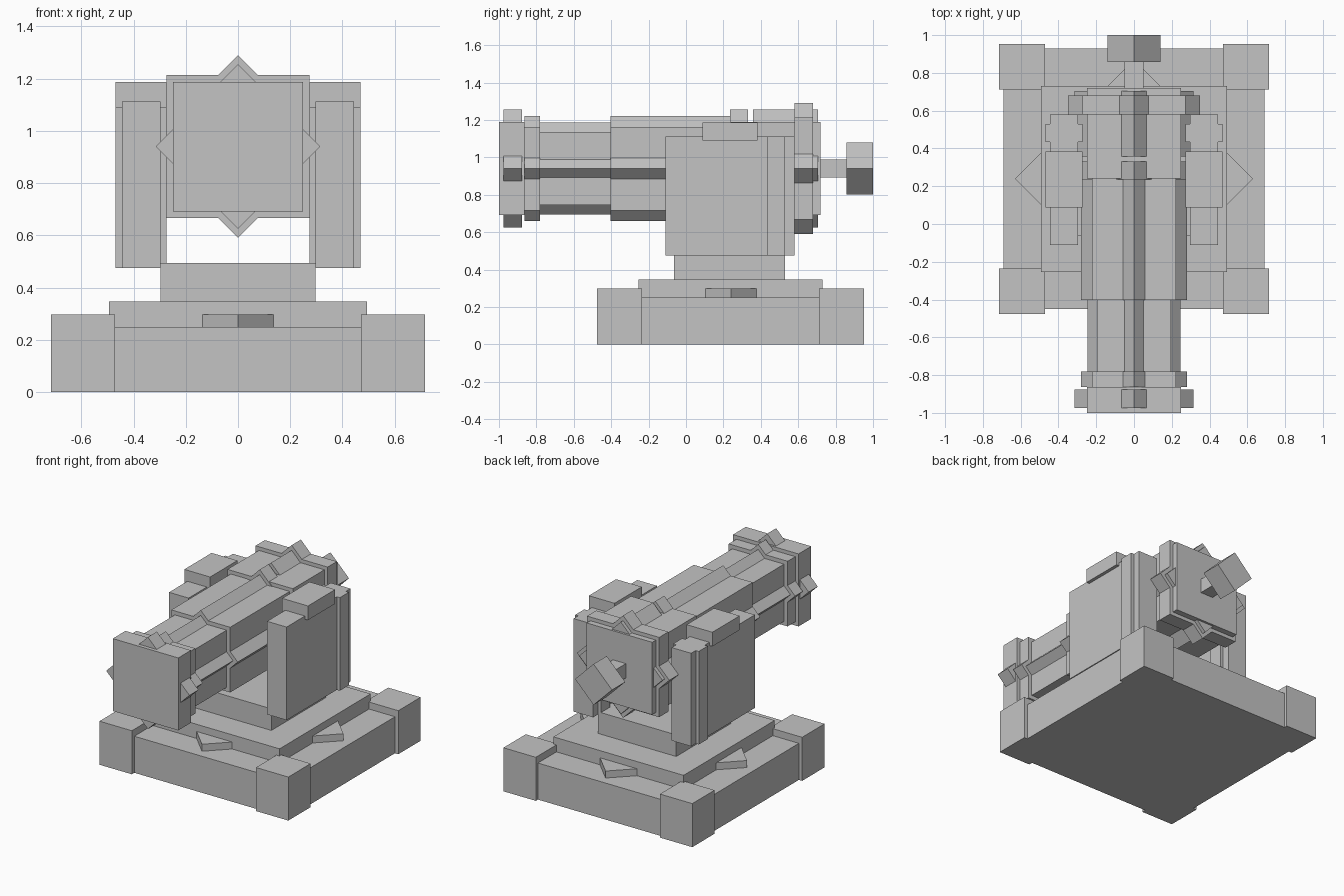
import bpy
import math

cube = bpy.data.objects.get("Cube")
if cube:
    bpy.data.objects.remove(cube, do_unlink=True)

grey = bpy.data.materials.new("plain_grey")
grey.use_nodes = True
colour = (0.55, 0.55, 0.55, 1)
grey.diffuse_color = colour
grey.node_tree.nodes["Principled BSDF"].inputs["Base Color"].default_value = colour

AXIS = 0.94   # height of the barrel axis
MID = 0.24    # centre of the carriage along y


def box(name, x, y, z):
    """Box spanning three (low, high) ranges."""
    bpy.ops.mesh.primitive_cube_add(size=1)
    ob = bpy.context.object
    ob.name = name
    spans = (x, y, z)
    ob.location = [(a + b) / 2 for a, b in spans]
    ob.scale = [b - a for a, b in spans]
    ob.data.materials.append(grey)
    return ob


def barrel_box(name, half, y0, y1):
    return box(name, (-half, half), (y0, y1), (AXIS - half, AXIS + half))


def barrel_diamond(name, tip, y0, y1):
    """Square bar turned on its edge; tip is the half diagonal."""
    ob = barrel_box(name, tip / math.sqrt(2), y0, y1)
    ob.rotation_euler.y = math.pi / 4
    return ob


# Stepped base
box("base_slab", (-0.69, 0.69), (-0.45, 0.93), (0, 0.25))
box("base_step", (-0.493, 0.493), (-0.255, 0.73), (0.25, 0.347))
box("pedestal", (-0.297, 0.297), (-0.063, 0.53), (0.347, 0.495))
half = 0.63 / math.sqrt(2)
diamond = box("base_diamond", (-half, half), (MID - half, MID + half), (0.2, 0.298))
diamond.rotation_euler.z = math.pi / 4

# Corner blocks and side supports, mirrored left and right
for side, s in (("left", 1), ("right", -1)):
    def span(a, b):
        return tuple(sorted((s * a, s * b)))
    box(side + "_front_corner", span(0.47, 0.715), (-0.477, -0.235), (0, 0.298))
    box(side + "_back_corner", span(0.47, 0.715), (0.712, 0.953), (0, 0.298))
    box(side + "_cheek", span(0.297, 0.445), (-0.11, 0.58), (0.475, 1.112))
    box(side + "_cheek_band", span(0.273, 0.468), (0.433, 0.53), (0.475, 1.112))
    box(side + "_cheek_cap", span(0.273, 0.468), (0.088, 0.383), (1.09, 1.187))

# Barrel: each stage is a square block crossed by a diamond bar
stages = (
    ("muzzle_ring", 0.223, 0.28, -0.863, -0.78),
    ("front_barrel", 0.196, 0.245, -0.78, -0.403),
    ("rear_barrel", 0.223, 0.28, -0.403, 0.24),
    ("breech_band", 0.273, 0.35, 0.58, 0.68),
)
for name, block, tip, y0, y1 in stages:
    barrel_box(name + "_block", block, y0, y1)
    barrel_diamond(name + "_ridges", tip, y0, y1)

barrel_box("muzzle_block", 0.248, -1, -0.863)
barrel_diamond("muzzle_ridges", 0.315, -0.975, -0.877)
barrel_box("breech_block", 0.248, 0.24, 0.58)
barrel_diamond("breech_front_ridges", 0.315, 0.235, 0.332)
barrel_diamond("breech_rear_ridges", 0.315, 0.357, 0.58)
barrel_box("back_plate", 0.248, 0.68, 0.72)
barrel_diamond("back_plate_ridges", 0.315, 0.68, 0.705)

# Rear knob on a short neck
barrel_box("knob_neck", 0.049, 0.72, 0.86)
barrel_diamond("knob", 0.14, 0.857, 1)
